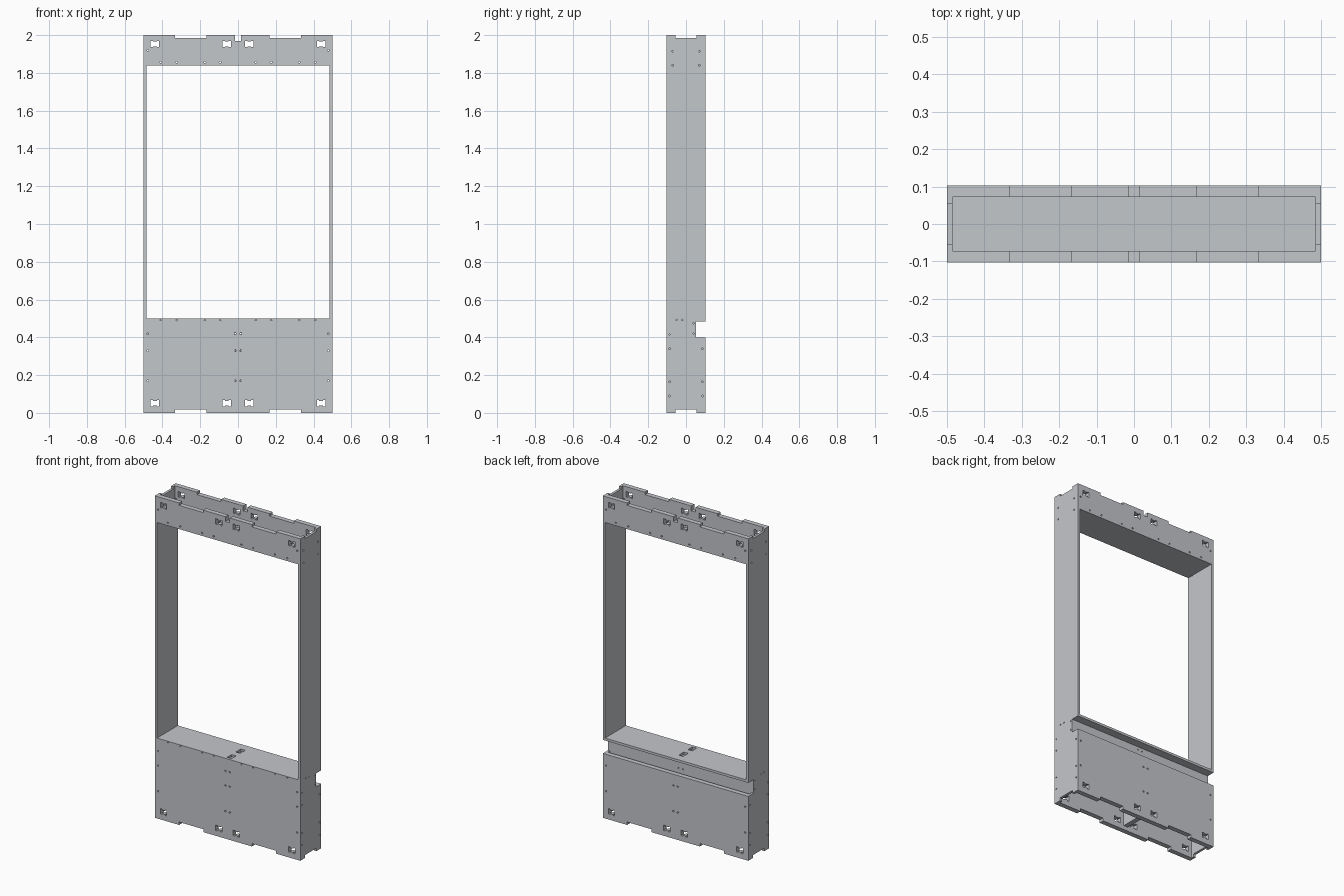
import bpy, bmesh
from math import pi
from mathutils import Matrix, Vector

cube = bpy.data.objects.get("Cube")
if cube:
    bpy.data.objects.remove(cube, do_unlink=True)

W, D, H = 0.5, 0.1025, 2.0      # half width, half depth, height
SIDE, WALL = 0.015, 0.03        # panel thicknesses
IN_X, IN_Y = W - SIDE, D - WALL
SLOT_LOW, SLOT_TOP = 0.40, 0.484
SHELF_TOP, LINTEL = 0.499, 1.838

grey = bpy.data.materials.new("panel grey")
grey.use_nodes = True
colour = (0.55, 0.57, 0.60, 1)
grey.diffuse_color = colour
grey.node_tree.nodes["Principled BSDF"].inputs["Base Color"].default_value = colour


def add_box(bm, lo, hi):
    lo, hi = Vector(lo), Vector(hi)
    m = Matrix.Translation((lo + hi) / 2) @ Matrix.Diagonal((*(hi - lo), 1))
    bmesh.ops.create_cube(bm, size=1, matrix=m)


def add_hole(bm, centre, axis, radius=0.005, length=0.08):
    turn = Matrix.Rotation(pi / 2, 4, "X" if axis == "Y" else "Y")
    bmesh.ops.create_cone(bm, cap_ends=True, segments=10, radius1=radius,
                          radius2=radius, depth=length,
                          matrix=Matrix.Translation(centre) @ turn)


def make_object(name, bm):
    bmesh.ops.recalc_face_normals(bm, faces=bm.faces)
    mesh = bpy.data.meshes.new(name)
    bm.to_mesh(mesh)
    bm.free()
    ob = bpy.data.objects.new(name, mesh)
    bpy.context.collection.objects.link(ob)
    return ob


def panel(name, lo, hi, cutter=None):
    """Box-shaped sheet with an optional set of cut-outs."""
    bm = bmesh.new()
    add_box(bm, lo, hi)
    ob = make_object(name, bm)
    if cutter:
        tool = make_object(name + "_cutter", cutter)
        tool.hide_render = True
        mod = ob.modifiers.new("cutouts", "BOOLEAN")
        mod.operation, mod.solver, mod.object = "DIFFERENCE", "EXACT", tool
        mod.use_self = True
        graph = bpy.context.evaluated_depsgraph_get()
        cut = bpy.data.meshes.new_from_object(ob.evaluated_get(graph))
        ob.modifiers.clear()
        ob.data = cut
        bpy.data.objects.remove(tool, do_unlink=True)
    ob.data.materials.clear()
    ob.data.materials.append(grey)
    return ob


def handle_cuts(bm, y, z):
    # dog-bone shaped bolt openings
    for x in (-0.44, -0.06, 0.06, 0.44):
        add_box(bm, (x - 0.015, y - 0.05, z - 0.012), (x + 0.015, y + 0.05, z + 0.012))
        for s in (-1, 1):
            c = x + s * 0.016
            add_box(bm, (c - 0.006, y - 0.05, z - 0.017), (c + 0.006, y + 0.05, z + 0.017))


def edge_notches(bm, y, low, high):
    for s in (-1, 1):
        c = s * 0.25
        add_box(bm, (c - 0.083, y - 0.05, low), (c + 0.083, y + 0.05, high))


SCREW_X = [s * x for s in (-1, 1) for x in (0.41, 0.325, 0.175, 0.095)]

# Front and back panels, upper header and lower base
for word, s in (("front", -1), ("back", 1)):
    y = s * (D + IN_Y) / 2
    y0, y1 = sorted((s * IN_Y, s * D))

    bm = bmesh.new()
    handle_cuts(bm, y, 1.953)
    edge_notches(bm, y, H - 0.015, H + 0.1)
    add_box(bm, (-0.015, y - 0.05, 1.97), (0.015, y + 0.05, H + 0.1))
    for x in SCREW_X:
        add_hole(bm, (x, y, 1.856), "Y")
    for x in (-0.478, 0.478):
        add_hole(bm, (x, y, 1.92), "Y")
    panel(word + "_header", (-IN_X, y0, LINTEL), (IN_X, y1, H), bm)

    bm = bmesh.new()
    handle_cuts(bm, y, 0.05)
    edge_notches(bm, y, -0.1, 0.018)
    for x in (-0.478, -0.015, 0.015, 0.478):
        for z in (0.17, 0.33) + ((0.42,) if s < 0 else ()):
            add_hole(bm, (x, y, z), "Y")
    top = SLOT_TOP if s < 0 else SLOT_LOW
    panel(word + "_base", (-IN_X, y0, 0), (IN_X, y1, top), bm)

# Tall side panels with a rear cable slot
for word, s in (("left", 1), ("right", -1)):
    x = s * (W + IN_X) / 2
    x0, x1 = sorted((s * IN_X, s * W))
    bm = bmesh.new()
    add_box(bm, (x - 0.05, 0.052, SLOT_LOW), (x + 0.05, 0.2, SLOT_TOP))
    add_box(bm, (x - 0.05, -0.055, H - 0.015), (x + 0.05, 0.055, H + 0.1))
    add_box(bm, (x - 0.05, -0.055, -0.1), (x + 0.05, 0.055, 0.018))
    for y in (-1, 1):
        for z in (1.84, 1.915):
            add_hole(bm, (x, y * 0.07, z), "X")
        for z in (0.09, 0.165, 0.34):
            add_hole(bm, (x, y * 0.087, z), "X")
    for y, z in ((-0.087, 0.415), (-0.05, 0.492), (-0.02, 0.492), (0.04, 0.42), (0.04, 0.475)):
        add_hole(bm, (x, y, z), "X", 0.004)
    panel(word + "_side", (x0, -D, 0), (x1, D, H), bm)

# Shelf under the opening, with centre slots and small front-edge screws
bm = bmesh.new()
for y0, y1 in ((-0.085, -0.04), (0.0, 0.05)):
    add_box(bm, (-0.015, y0, 0.4), (0.015, y1, 0.6))
for x in SCREW_X:
    add_hole(bm, (x, -D, 0.4915), "Y", 0.004, 0.04)
panel("shelf", (-IN_X, -D, SLOT_TOP), (IN_X, D, SHELF_TOP), bm)

# Floor of the open-topped header box
panel("header_floor", (-IN_X, -IN_Y, LINTEL), (IN_X, IN_Y, LINTEL + SIDE))

# Recessed strip behind the rear slot
bm = bmesh.new()
for x in (-0.015, 0.015):
    for z in (0.42, 0.465):
        add_hole(bm, (x, 0.045, z), "Y", 0.004)
panel("slot_back", (-IN_X, 0.037, 0.375), (IN_X, 0.052, SLOT_TOP), bm)

# Centre divider inside the base
panel("centre_divider", (-0.015, -IN_Y, 0.025), (0.015, IN_Y, 0.372))
